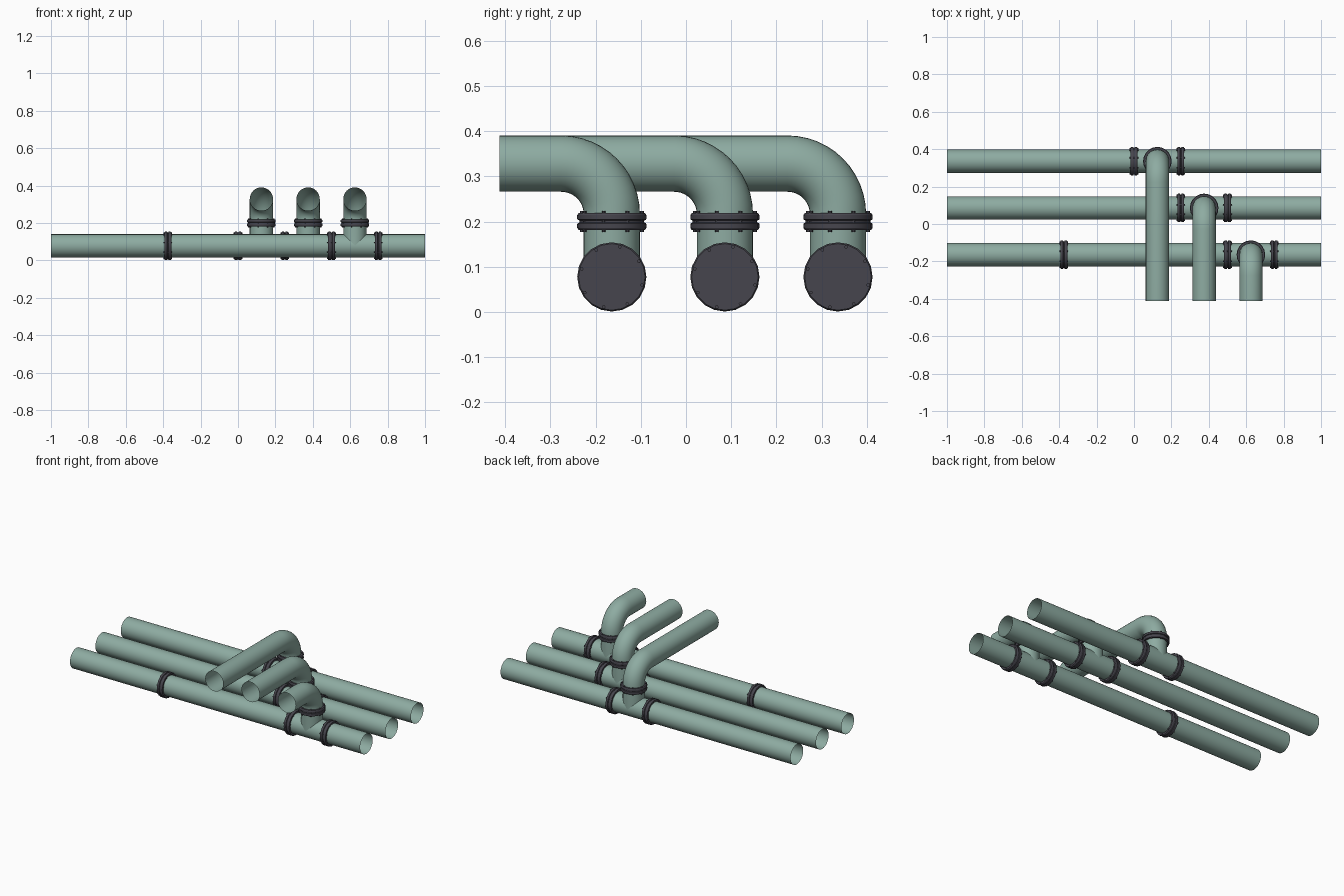
import bpy, bmesh
from math import pi, sin, cos, radians
from mathutils import Matrix, Vector

cube = bpy.data.objects.get("Cube")
if cube:
    bpy.data.objects.remove(cube, do_unlink=True)


def make_material(name, color):
    mat = bpy.data.materials.new(name)
    mat.use_nodes = True
    mat.diffuse_color = color
    bsdf = mat.node_tree.nodes["Principled BSDF"]
    bsdf.inputs["Base Color"].default_value = color
    bsdf.inputs["Roughness"].default_value = 0.6
    return mat


GREEN = make_material("pipe_green", (0.27, 0.41, 0.36, 1))
DARK = make_material("flange_dark_grey", (0.062, 0.06, 0.075, 1))

R = 0.0622          # pipe radius
AXIS_Z = 0.0775     # height of the main pipes
FLANGE_Z = 0.2      # height of the riser flanges
TOP_Z = 0.328       # height of the outlet pipes
BEND = 0.112        # elbow bend radius
FRONT_Y = -0.4125
SIDES = 32


def finish(name, bm, mat, angle):
    mesh = bpy.data.meshes.new(name)
    bm.to_mesh(mesh)
    bm.free()
    mesh.materials.append(mat)
    obj = bpy.data.objects.new(name, mesh)
    bpy.context.collection.objects.link(obj)
    bpy.ops.object.select_all(action='DESELECT')
    obj.select_set(True)
    bpy.context.view_layer.objects.active = obj
    bpy.ops.object.shade_smooth_by_angle(angle=radians(angle))
    return obj


def loft(bm, rings):
    """Join successive vertex rings with quads."""
    for a, b in zip(rings, rings[1:]):
        n = len(a)
        for i in range(n):
            j = (i + 1) % n
            bm.faces.new((a[i], a[j], b[j], b[i]))


def tube(name, path, side):
    """Open thin-walled pipe along a planar path; side is the plane normal."""
    bm = bmesh.new()
    rings = []
    for k, p in enumerate(path):
        tangent = (path[min(k + 1, len(path) - 1)] - path[max(k - 1, 0)]).normalized()
        up = tangent.cross(side)
        rings.append([bm.verts.new(p + R * (cos(t) * side + sin(t) * up))
                      for t in (2 * pi * i / SIDES for i in range(SIDES))])
    loft(bm, rings)
    return finish(name, bm, GREEN, 40)


# Half of a flange: centre groove, then a plate with chamfered rims
HALF_RIM = [(0.0715, 0.002), (0.0755, 0.004), (0.0765, 0.006),
            (0.0765, 0.014), (0.0735, 0.0185)]


def flange(name, location, turn):
    """Solid bolted disc around the local z axis."""
    bm = bmesh.new()
    profile = [(r, -h) for r, h in reversed(HALF_RIM)] + HALF_RIM
    n = 20
    rings = [[bm.verts.new((r * cos(2 * pi * i / n), r * sin(2 * pi * i / n), h))
              for i in range(n)] for r, h in profile]
    loft(bm, rings)
    bm.faces.new(list(reversed(rings[0])))
    bm.faces.new(rings[-1])
    # Eight bolts running through both plates
    for i in range(8):
        a = radians(30 + 45 * i)
        bmesh.ops.create_cone(
            bm, cap_ends=True, segments=6, radius1=0.0042, radius2=0.0042, depth=0.046,
            matrix=Matrix.Translation((0.069 * cos(a), 0.069 * sin(a), 0)))
    bm.transform(Matrix.Translation(location) @ turn)
    return finish(name, bm, DARK, 25)


ALONG_X = Matrix.Rotation(pi / 2, 4, 'Y')
UPRIGHT = Matrix.Identity(4)

# label, pipe y, riser x, flange positions along the pipe
LINES = [("front", -0.164, 0.625, (-0.375, 0.5, 0.75)),
         ("middle", 0.086, 0.375, (0.25, 0.5)),
         ("back", 0.336, 0.125, (0.0, 0.25))]

for label, y, x, joints in LINES:
    # Main pipe
    tube(label + "_main_pipe", [Vector((-1, y, AXIS_Z)), Vector((1, y, AXIS_Z))],
         Vector((0, 1, 0)))
    # Riser, elbow and outlet in one sweep
    path = [Vector((x, y, AXIS_Z + 0.002))]
    for k in range(13):
        t = pi / 2 * k / 12
        path.append(Vector((x, y - BEND * (1 - cos(t)), TOP_Z - BEND * (1 - sin(t)))))
    path.append(Vector((x, FRONT_Y, TOP_Z)))
    tube(label + "_riser_pipe", path, Vector((1, 0, 0)))
    # Flanges
    flange(label + "_riser_flange", Vector((x, y, FLANGE_Z)), UPRIGHT)
    for i, joint in enumerate(joints):
        flange(f"{label}_pipe_flange_{i + 1}", Vector((joint, y, AXIS_Z)), ALONG_X)
